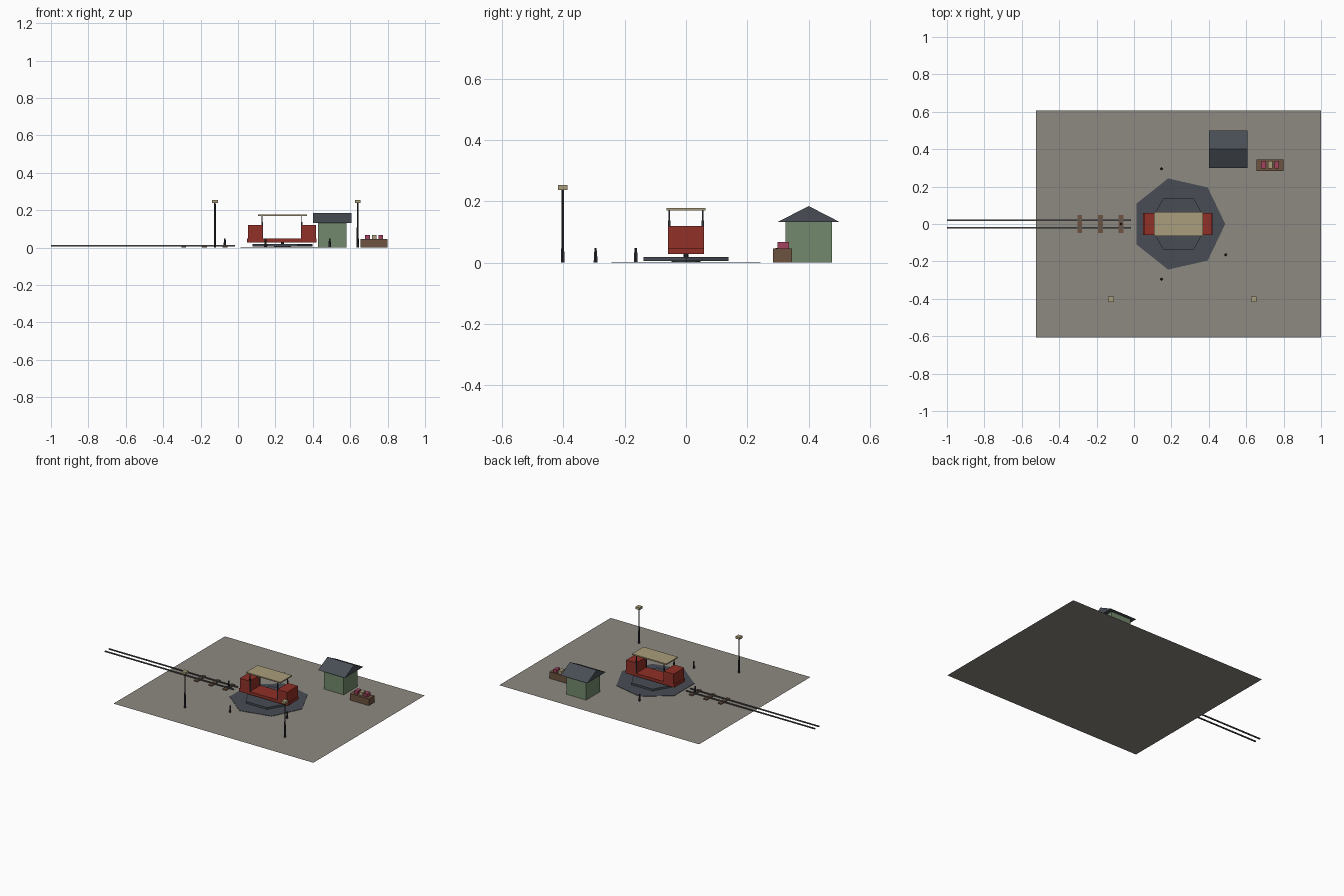
import bpy
import bmesh
import math
from mathutils import Matrix

if "Cube" in bpy.data.objects:
    bpy.data.objects.remove(bpy.data.objects["Cube"], do_unlink=True)


def material(name, rgb):
    m = bpy.data.materials.new(name)
    m.use_nodes = True
    m.diffuse_color = (*rgb, 1)
    m.node_tree.nodes["Principled BSDF"].inputs["Base Color"].default_value = (*rgb, 1)
    return m


PAVING = material("paving", (0.27, 0.25, 0.22))
SLATE = material("slate", (0.065, 0.075, 0.09))
RED = material("red", (0.28, 0.03, 0.02))
CREAM = material("cream", (0.40, 0.34, 0.20))
GREEN = material("green", (0.17, 0.25, 0.15))
BROWN = material("brown", (0.15, 0.085, 0.05))
PINK = material("pink", (0.36, 0.055, 0.11))
IRON = material("iron", (0.03, 0.033, 0.04))
STEEL = material("steel", (0.10, 0.10, 0.105))


def finish(name, bm, mat):
    bmesh.ops.recalc_face_normals(bm, faces=bm.faces)
    me = bpy.data.meshes.new(name)
    bm.to_mesh(me)
    bm.free()
    me.materials.append(mat)
    ob = bpy.data.objects.new(name, me)
    bpy.context.collection.objects.link(ob)
    return ob


def box(name, mat, x, y, z):
    """Box from (min, max) spans on each axis."""
    bm = bmesh.new()
    bmesh.ops.create_cube(bm, size=1)
    for v in bm.verts:
        v.co = [s[0] + (c + 0.5) * (s[1] - s[0]) for c, s in zip(v.co, (x, y, z))]
    return finish(name, bm, mat)


def mid(c, size):
    return (c - size / 2, c + size / 2)


def prism(name, mat, x, y, z, r, sides, top=None):
    """Upright prism with one corner towards +x."""
    bm = bmesh.new()
    bmesh.ops.create_cone(bm, cap_ends=True, segments=sides, radius1=r,
                          radius2=r if top is None else top, depth=z[1] - z[0])
    first = max(bm.verts, key=lambda v: v.co.x)
    turn = Matrix.Rotation(-math.atan2(first.co.y, first.co.x), 4, "Z")
    bm.transform(Matrix.Translation((x, y, sum(z) / 2)) @ turn)
    return finish(name, bm, mat)


# Ground
bm = bmesh.new()
corners = [(-0.525, -0.607), (1, -0.607), (1, 0.607), (-0.525, 0.607)]
bm.faces.new([bm.verts.new((x, y, 0)) for x, y in corners])
finish("ground", bm, PAVING)

# Turntable
CX = 0.238
prism("turntable_pad", SLATE, CX, 0, (0.0005, 0.003), 0.25, 7)
prism("turntable_hub", IRON, CX, 0, (0.003, 0.006), 0.045, 8)
prism("turntable_deck", SLATE, CX, 0, (0.006, 0.019), 0.16, 6)
prism("turntable_pivot", IRON, CX, 0, (0.019, 0.03), 0.008, 8)

# Tram car
box("car_floor", RED, mid(CX - 0.004, 0.374), mid(0, 0.116), (0.028, 0.048))
for side, label in ((-1, "right"), (1, "left")):
    box(f"car_end_{label}", RED, mid(CX - 0.003 + side * 0.143, 0.076),
        mid(0, 0.116), (0.048, 0.12))
    for ysign, place in ((-1, "front"), (1, "back")):
        px, py = CX - 0.003 + side * 0.106, ysign * 0.054
        box(f"roof_post_{place}_{label}", IRON, mid(px, 0.005), mid(py, 0.005), (0.048, 0.17))
        box(f"post_socket_{place}_{label}", IRON, mid(px, 0.007), mid(py, 0.008), (0.048, 0.138))
box("car_roof", CREAM, mid(CX - 0.001, 0.262), mid(0, 0.126), (0.17, 0.178))

# Track
for y, label in ((-0.021, "front"), (0.021, "back")):
    box(f"rail_{label}", STEEL, (-1, -0.017), mid(y, 0.008), (0.007, 0.014))
for i in range(3):
    box(f"sleeper_{i + 1}", BROWN, mid(-0.29 + 0.11 * i, 0.026), mid(0, 0.096), (0.001, 0.008))

# Bollards
for i, (x, y) in enumerate([(0.147, 0.295), (0.147, -0.295), (0.49, -0.164), (-0.07, 0)]):
    prism(f"bollard_{i + 1}", IRON, x, y, (0.0005, 0.034), 0.007, 6, 0.006)
    prism(f"bollard_cap_{i + 1}", IRON, x, y, (0.034, 0.048), 0.005, 6, 0.004)

# Street lamps
for x, label in ((-0.123, "right"), (0.64, "left")):
    prism(f"lamp_post_{label}", IRON, x, -0.402, (0.0005, 0.238), 0.006, 6, 0.004)
    box(f"lamp_head_{label}", CREAM, mid(x, 0.031), mid(-0.402, 0.031), (0.238, 0.254))

# Hut with gabled roof
box("hut_walls", GREEN, mid(0.504, 0.152), mid(0.4, 0.152), (0.0002, 0.134))
bm = bmesh.new()
gable = [(0.299, 0.133), (0.501, 0.133), (0.4, 0.185)]
face = bm.faces.new([bm.verts.new((0.402, y, z)) for y, z in gable])
end = bmesh.ops.extrude_face_region(bm, geom=[face])["geom"]
bmesh.ops.translate(bm, vec=(0.204, 0, 0),
                    verts=[g for g in end if isinstance(g, bmesh.types.BMVert)])
finish("hut_roof", bm, SLATE)

# Flower planter
box("planter", BROWN, mid(0.728, 0.144), mid(0.314, 0.062), (0.0002, 0.046))
for i, mat in enumerate((PINK, CREAM, PINK)):
    box(f"flowers_{i + 1}", mat, mid(0.692 + 0.036 * i, 0.025), mid(0.317, 0.038), (0.046, 0.068))
